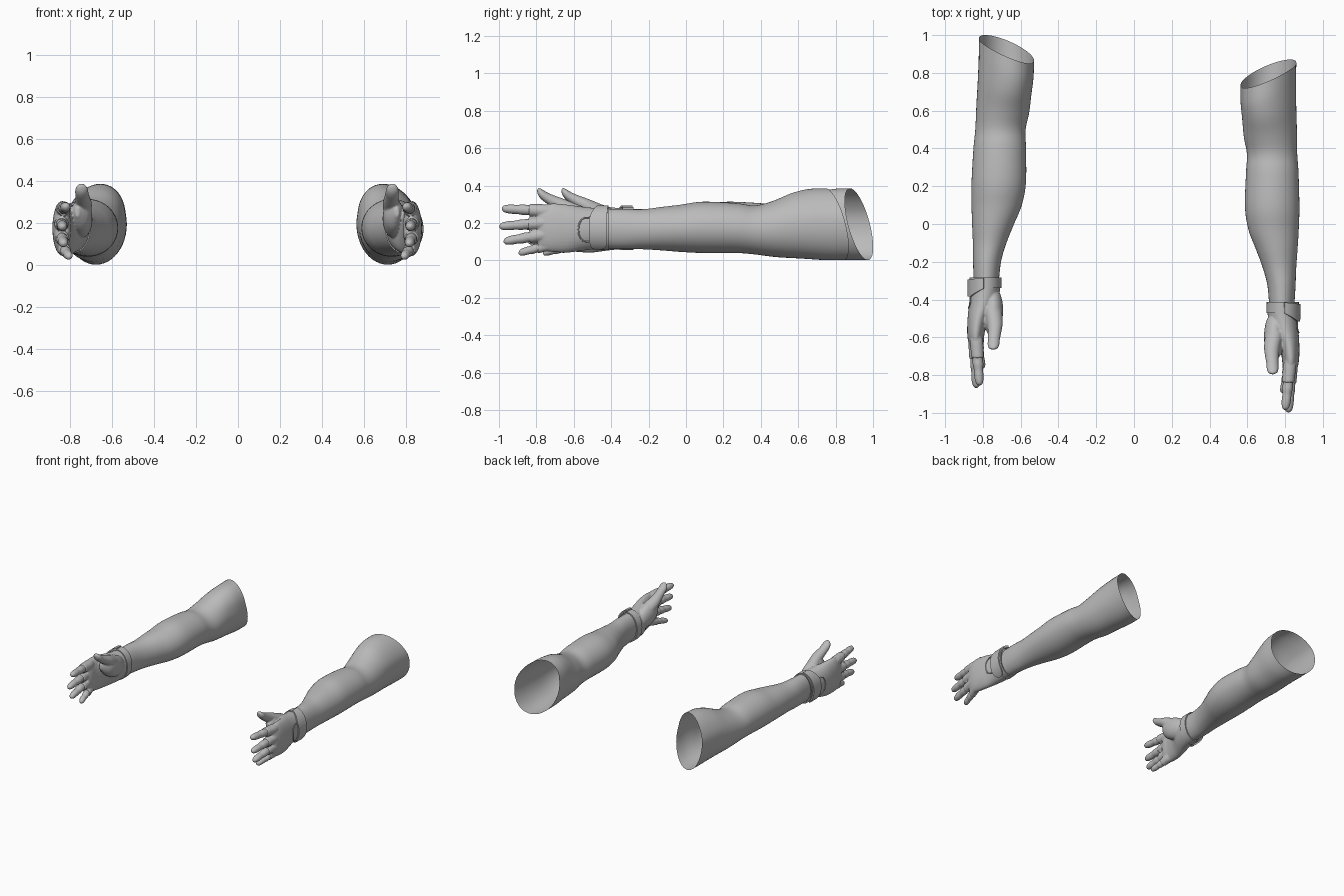
import bpy, bmesh, math
from mathutils import Vector

cube = bpy.data.objects.get("Cube")
if cube:
    bpy.data.objects.remove(cube, do_unlink=True)


def make_material(name, value):
    mat = bpy.data.materials.new(name)
    mat.use_nodes = True
    color = (value, value, value, 1)
    mat.diffuse_color = color
    mat.node_tree.nodes["Principled BSDF"].inputs["Base Color"].default_value = color
    return mat


GREY = make_material("plain grey", 0.5)


def place(side, p):
    """Move a point given as (outward, y, z) to the right or left arm."""
    u, y, z = p
    if side == "right":
        return Vector((-u, y, z))
    return Vector((u + 0.03 * (y + 0.3), y - 0.13, z))


def spline(rows, steps):
    """Smooth a list of number rows with a Catmull-Rom curve."""
    rows = [Vector(r) for r in rows]
    out = []
    for i in range(len(rows) - 1):
        a, b, c, d = (rows[min(max(i + k, 0), len(rows) - 1)] for k in (-1, 0, 1, 2))
        for s in range(steps):
            t = s / steps
            out.append(b + (c - a) * t / 2 + (a * 2 - b * 5 + c * 4 - d) * t * t / 2
                       + (b * 3 - a - c * 3 + d) * t ** 3 / 2)
    return out + [rows[-1]]


def loft(bm, side, rows, steps=4, sides=32, cap=True, warp=None):
    """Skin elliptical rings, each given as (y, outward, z, half width, half height)."""
    rings = []
    for y, u, z, ru, rz in spline(rows, steps):
        ring = []
        for k in range(sides):
            a = math.tau * k / sides
            p = (u + ru * math.cos(a), y, z + rz * math.sin(a))
            ring.append(bm.verts.new(place(side, warp(p) if warp else p)))
        rings.append(ring)
    for lower, upper in zip(rings, rings[1:]):
        for k in range(sides):
            n = (k + 1) % sides
            bm.faces.new((lower[k], lower[n], upper[n], upper[k]))
    if cap:
        bm.faces.new(rings[0])
        bm.faces.new(rings[-1])


def finish(bm, name):
    bmesh.ops.recalc_face_normals(bm, faces=bm.faces)
    for f in bm.faces:
        f.smooth = True
    mesh = bpy.data.meshes.new(name)
    bm.to_mesh(mesh)
    bm.free()
    mesh.materials.append(GREY)
    obj = bpy.data.objects.new(name, mesh)
    bpy.context.collection.objects.link(obj)
    return obj


def thicken(obj, amount):
    mod = obj.modifiers.new("thickness", "SOLIDIFY")
    mod.thickness = amount
    mod.offset = 0
    mod = obj.modifiers.new("crisp edges", "EDGE_SPLIT")
    mod.split_angle = math.radians(40)


# Arm rings from wrist to the open upper end
ARM = [(-.33, .783, .17, .065, .105), (-.2, .778, .168, .074, .107),
       (-.1, .764, .167, .089, .107), (0, .746, .17, .111, .116),
       (.1, .727, .172, .133, .126), (.22, .716, .177, .144, .137),
       (.4, .711, .173, .139, .133), (.5, .707, .163, .133, .131),
       (.6, .695, .168, .14, .15), (.72, .685, .185, .142, .175),
       (.83, .677, .192, .145, .19), (.925, .675, .194, .146, .192)]

# Glove body rings from cuff to knuckles
PALM = [(-.3, .785, .172, .078, .108), (-.35, .787, .17, .078, .11),
        (-.42, .8, .17, .073, .117), (-.5, .825, .17, .056, .128),
        (-.58, .837, .175, .046, .13), (-.63, .836, .175, .04, .122),
        (-.66, .834, .173, .028, .11)]

# Ball of the thumb, and thumb
THENAR = [(-.34, .755, .2, .01, .02), (-.37, .75, .2, .042, .06),
          (-.45, .745, .215, .052, .085), (-.53, .75, .24, .045, .07),
          (-.58, .765, .25, .01, .02)]
THUMB = [(-.44, .75, .24, .05, .055), (-.52, .737, .285, .042, .043),
         (-.57, .738, .31, .036, .036), (-.61, .742, .332, .032, .031),
         (-.64, .744, .352, .031, .029), (-.658, .745, .366, .023, .022),
         (-.666, .745, .372, .006, .006)]

# Finger name: base and tip as (outward, y, z)
FINGERS = {"index_finger": ((.834, -.62, .265), (.818, -.855, .277)),
           "middle_finger": ((.842, -.62, .202), (.835, -.868, .182)),
           "ring_finger": ((.841, -.62, .14), (.83, -.845, .102)),
           "little_finger": ((.834, -.6, .083), (.803, -.765, .04))}
FINGER_SHAPE = [(0, .031), (.25, .03), (.4, .027), (.52, .028), (.65, .024),
                (.76, .0245), (.88, .022), (.96, .016), (1, .004)]
STUB_SHAPE = [(-.15, .028), (0, .035), (.2, .034), (.36, .033), (.38, .03)]


def finger_rows(base, tip, shape, scale):
    rows = []
    for t, r in shape:
        p = Vector(base).lerp(Vector(tip), t)
        rows.append((p.y, p.x, p.z, r * scale, r * scale))
    return rows


def arm_warp(p):
    """Lean the upper arm inward at the top and slant its open rim."""
    u, y, z = p
    w = min(max((y - .45) / .45, 0), 1)
    w = w * w * (3 - 2 * w)
    slant = .4 * (u - .675) - .25 * (z - .194)
    return (u - w * .15 * max(0, z - .25), y + w * slant, z)


def cuff_point(angle, y, grow):
    return (.787 + (.083 + grow) * math.cos(angle), y,
            .171 + (.112 + grow) * math.sin(angle))


for side in ("right", "left"):
    # Bare arm, open at the top
    bm = bmesh.new()
    loft(bm, side, ARM, steps=5, sides=48, cap=False, warp=arm_warp)
    finish(bm, side + "_arm")

    # Fingerless glove, fused into one skin
    bm = bmesh.new()
    for rows in (PALM, THENAR, THUMB):
        loft(bm, side, rows)
    for name, (base, tip) in FINGERS.items():
        scale = .88 if name == "little_finger" else 1
        loft(bm, side, finger_rows(base, tip, STUB_SHAPE, scale))
    glove = finish(bm, side + "_glove")
    remesh = glove.modifiers.new("fuse", "REMESH")
    remesh.mode = "VOXEL"
    remesh.voxel_size = .005
    remesh.use_smooth_shade = True
    soften = glove.modifiers.new("soften", "SMOOTH")
    soften.factor = .5
    soften.iterations = 5

    # Bare fingers
    for name, (base, tip) in FINGERS.items():
        bm = bmesh.new()
        scale = .88 if name == "little_finger" else 1
        loft(bm, side, finger_rows(base, tip, FINGER_SHAPE, scale), sides=20)
        finish(bm, side + "_" + name)

    # Cuff band around the wrist
    bm = bmesh.new()
    loft(bm, side, [(y, .787, .171, .081, .111) for y in (-.282, -.31, -.34)],
         steps=1, sides=48, cap=False)
    thicken(finish(bm, side + "_cuff"), .008)

    # Strap over the outer wrist with a rounded lower end
    bm = bmesh.new()
    rows = []
    for i in range(25):
        t = i / 24
        angle = math.radians(85 - 152 * t)
        half = .046 * math.sqrt(max(1 - (max(t - .8, 0) / .21) ** 2, .05))
        half *= .6 + .4 * min(t / .35, 1)
        mid = -.313 - .026 * min(t / .35, 1)
        rows.append([bm.verts.new(place(side, cuff_point(angle, mid + half * k / 4, .008)))
                     for k in range(-4, 5)])
    for a, b in zip(rows, rows[1:]):
        for k in range(8):
            bm.faces.new((a[k], a[k + 1], b[k + 1], b[k]))
    thicken(finish(bm, side + "_strap"), .009)

    # Raised half-round rim in front of the strap
    curve = bpy.data.curves.new(side + "_patch_rim", "CURVE")
    curve.dimensions = "3D"
    curve.bevel_depth = .004
    curve.bevel_resolution = 2
    path = curve.splines.new("POLY")
    path.points.add(16)
    for i, point in enumerate(path.points):
        a = math.pi * (i / 16 - .5)
        y, z = -.385 - .06 * math.cos(a) ** .6, .165 + .065 * math.sin(a)
        u = .802 + .074 * math.sqrt(1 - ((z - .17) / .118) ** 2)
        point.co = (*place(side, (u, y, z)), 1)
    curve.materials.append(GREY)
    rim = bpy.data.objects.new(side + "_patch_rim", curve)
    bpy.context.collection.objects.link(rim)
